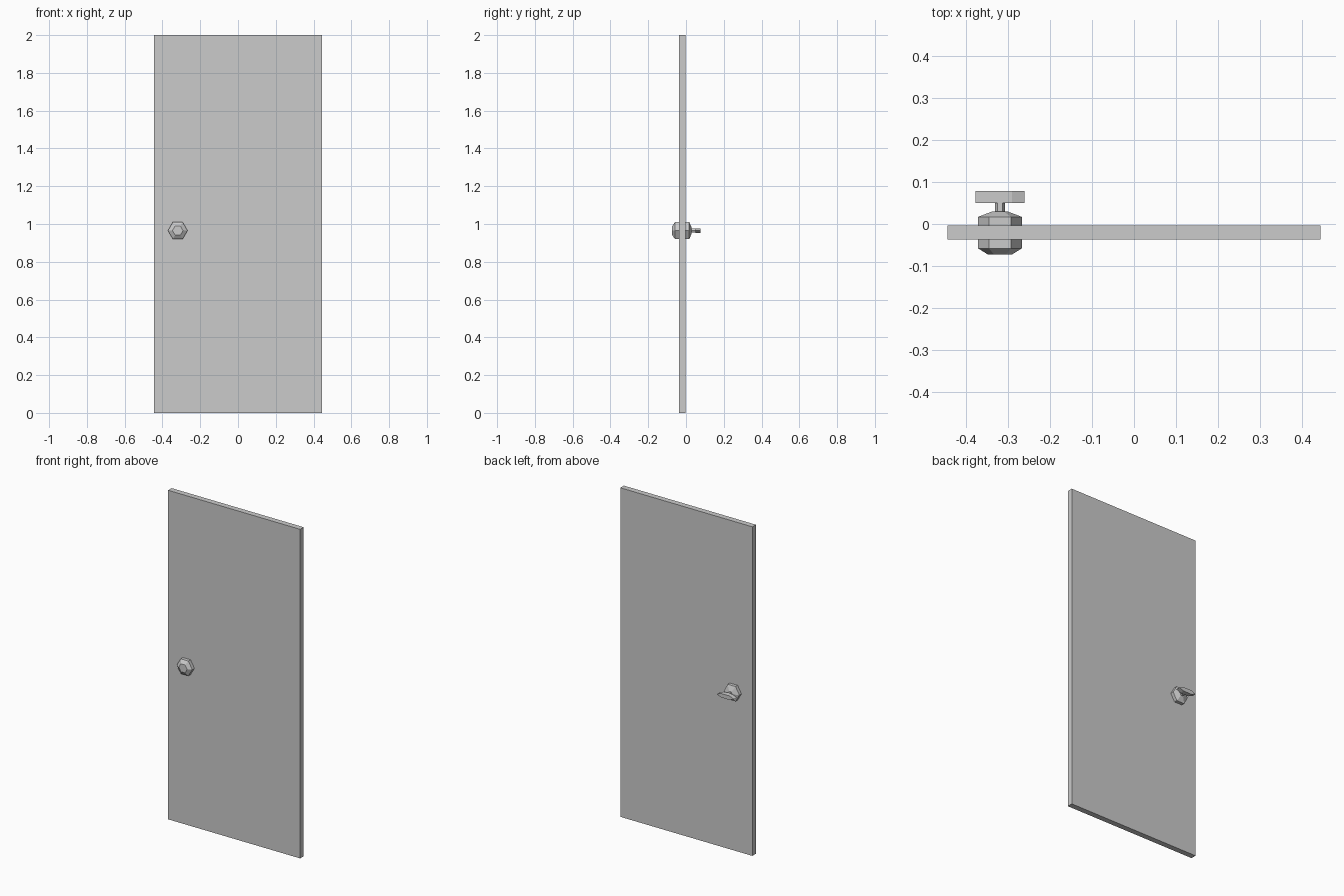
import bpy, bmesh, math
from mathutils import Matrix

old = bpy.data.objects.get("Cube")
if old:
    bpy.data.objects.remove(old, do_unlink=True)

# One flat colour for everything
grey = bpy.data.materials.new("light grey")
grey.use_nodes = True
colour = (0.6, 0.6, 0.6, 1)
grey.diffuse_color = colour
grey.node_tree.nodes["Principled BSDF"].inputs["Base Color"].default_value = colour

LOCK_X, LOCK_Z = -0.319, 0.965
DOOR_FRONT, DOOR_BACK = -0.037, -0.003


def add_object(name, bm):
    bmesh.ops.recalc_face_normals(bm, faces=bm.faces)
    mesh = bpy.data.meshes.new(name)
    bm.to_mesh(mesh)
    bm.free()
    mesh.materials.append(grey)
    obj = bpy.data.objects.new(name, mesh)
    bpy.context.collection.objects.link(obj)
    return obj


def hex_solid(name, rings, squash=1.0):
    """Loft hexagons given as (y, radius) along the lock axis."""
    bm = bmesh.new()
    loops = []
    for y, radius in rings:
        angles = [i * math.tau / 6 for i in range(6)]
        loops.append([bm.verts.new((LOCK_X + radius * math.cos(a), y,
                                    LOCK_Z + radius * math.sin(a) * squash))
                      for a in angles])
    for a, b in zip(loops, loops[1:]):
        for i in range(6):
            j = (i + 1) % 6
            bm.faces.new((a[i], a[j], b[j], b[i]))
    bm.faces.new(loops[0])
    bm.faces.new(loops[-1])
    return add_object(name, bm)


# Door slab
bm = bmesh.new()
size = Matrix.Diagonal((0.888, DOOR_BACK - DOOR_FRONT, 2, 1))
place = Matrix.Translation((0, (DOOR_FRONT + DOOR_BACK) / 2, 1))
bmesh.ops.create_cube(bm, size=1, matrix=place @ size)
add_object("door_panel", bm)

# Lock housings with chamfered ends
hex_solid("front_lock_housing", [(DOOR_FRONT, 0.052), (-0.058, 0.052), (-0.073, 0.028)])
hex_solid("back_lock_housing", [(DOOR_BACK, 0.052), (0.017, 0.052), (0.03, 0.018)])

# Thumb turn on the back
hex_solid("thumb_turn_stem", [(0.03, 0.012), (0.05, 0.012)])
hex_solid("thumb_turn_grip", [(0.05, 0.058), (0.078, 0.058)], squash=0.24)
